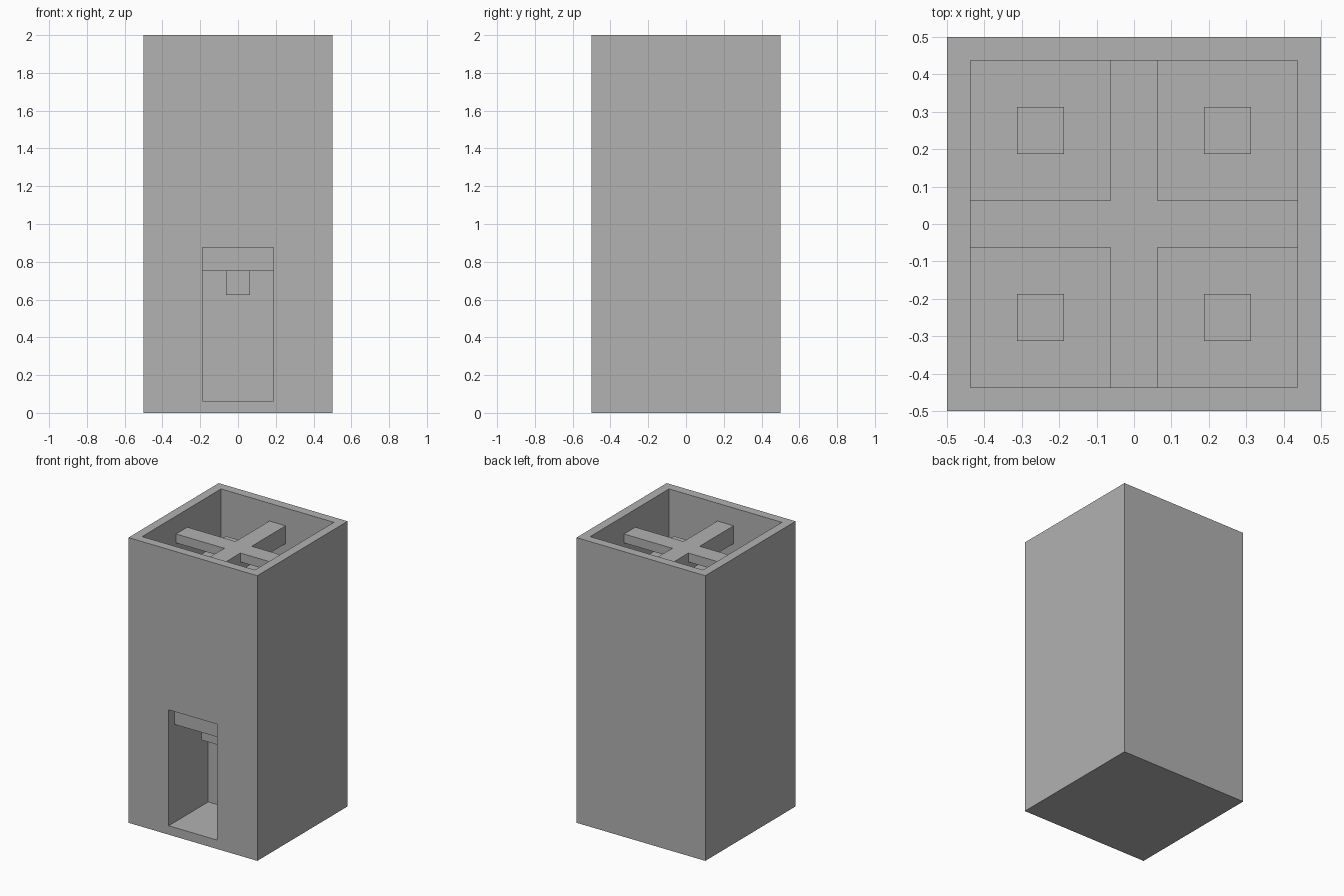
import bpy
import bmesh

default = bpy.data.objects.get("Cube")
if default:
    bpy.data.objects.remove(default, do_unlink=True)

U = 1 / 16  # grid unit: the body is 16 x 16 x 32 units

grey = bpy.data.materials.new("plain_grey")
grey.use_nodes = True
colour = (0.445, 0.445, 0.445, 1.0)
grey.diffuse_color = colour
grey.node_tree.nodes["Principled BSDF"].inputs["Base Color"].default_value = colour


def prism(name, profile, x0, x1):
    """Extrude a (y, z) profile in grid units from x0 to x1."""
    bm = bmesh.new()
    face = bm.faces.new([bm.verts.new((x0 * U, y * U, z * U)) for y, z in profile])
    new = bmesh.ops.extrude_face_region(bm, geom=[face])["geom"]
    verts = [v for v in new if isinstance(v, bmesh.types.BMVert)]
    bmesh.ops.translate(bm, vec=((x1 - x0) * U, 0, 0), verts=verts)
    bmesh.ops.recalc_face_normals(bm, faces=bm.faces)
    mesh = bpy.data.meshes.new(name)
    bm.to_mesh(mesh)
    bm.free()
    mesh.materials.append(grey)
    obj = bpy.data.objects.new(name, mesh)
    bpy.context.collection.objects.link(obj)
    return obj


def box(name, x, y, z):
    return prism(name, [(y[0], z[0]), (y[1], z[0]), (y[1], z[1]), (y[0], z[1])], *x)


def carve(target, cutter):
    """Subtract a cutter from a part and discard the cutter."""
    cutter.hide_render = True
    mod = target.modifiers.new("carve", "BOOLEAN")
    mod.operation = "DIFFERENCE"
    mod.solver = "EXACT"
    mod.object = cutter
    bpy.context.view_layer.objects.active = target
    bpy.ops.object.modifier_apply(modifier=mod.name)
    bpy.data.objects.remove(cutter, do_unlink=True)


# Tall body with an open basin on top
body = box("body", (-8, 8), (-8, 8), (0, 32))
carve(body, box("basin_cutter", (-7, 7), (-7, 7), (26, 34)))

# Front alcove, with a lower ceiling behind the doorway
alcove = [(-10, 1), (-1, 1), (-1, 12), (-7, 12), (-7, 14), (-10, 14)]
carve(body, prism("alcove_cutter", alcove, -3, 3))

# Nozzle hanging from the alcove ceiling
box("nozzle", (-1, 1), (-5, -3), (10, 12))

# Crossed bars in the basin: a deep one front to back, thin ones to each side
box("long_bar", (-1, 1), (-7, 7), (28, 30))
for side, x in (("left", (1, 7)), ("right", (-7, -1))):
    box(side + "_bar", x, (-1, 1), (29, 30))

# One square stud in each quarter of the basin floor
for side, x in (("left", 4), ("right", -4)):
    for end, y in (("front", -4), ("back", 4)):
        box(f"{end}_{side}_stud", (x - 1, x + 1), (y - 1, y + 1), (26, 28))
